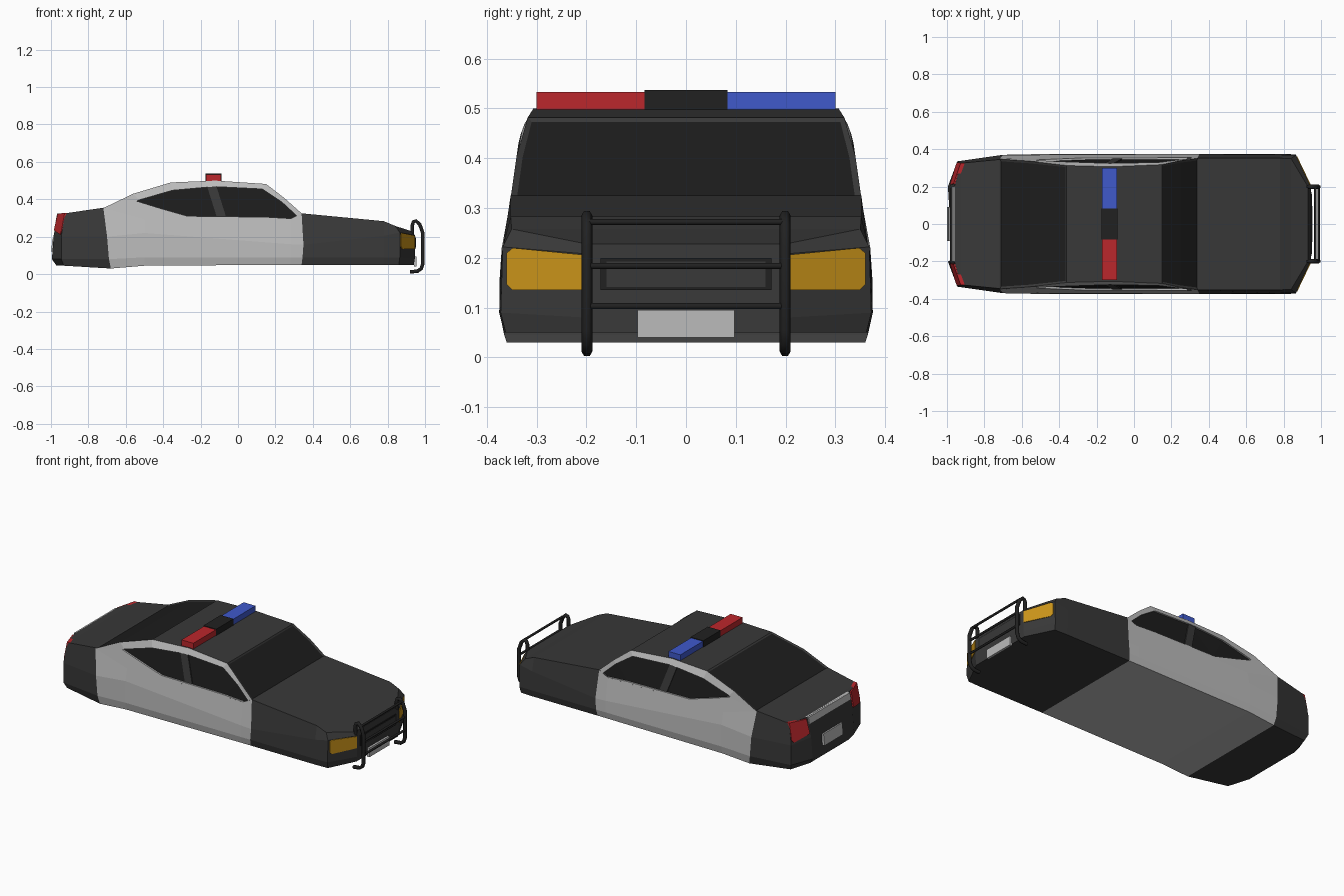
import bpy, bmesh
from mathutils import Vector

if "Cube" in bpy.data.objects:
    bpy.data.objects.remove(bpy.data.objects["Cube"])


def material(name, r, g, b):
    m = bpy.data.materials.new(name)
    m.diffuse_color = (r, g, b, 1)
    m.use_nodes = True
    m.node_tree.nodes["Principled BSDF"].inputs["Base Color"].default_value = m.diffuse_color
    return m


DARK = material("dark_paint", .04, .04, .04)
LIGHT = material("light_paint", .5, .5, .5)
GLASS = material("dark_glass", .012, .012, .012)
BLACK = material("black", .015, .015, .015)
RED = material("red", .5, .02, .025)
BLUE = material("blue", .05, .1, .6)
AMBER = material("amber", .6, .3, .01)


def finish(name, bm, mats):
    bmesh.ops.recalc_face_normals(bm, faces=bm.faces)
    me = bpy.data.meshes.new(name)
    bm.to_mesh(me)
    bm.free()
    for m in mats:
        me.materials.append(m)
    ob = bpy.data.objects.new(name, me)
    bpy.context.collection.objects.link(ob)
    return ob


def prism(name, pts, offset, mat):
    """Polygon swept along an offset."""
    bm = bmesh.new()
    a = [bm.verts.new(p) for p in pts]
    b = [bm.verts.new(Vector(p) + Vector(offset)) for p in pts]
    bm.faces.new(a)
    bm.faces.new(b)
    n = len(a)
    for i in range(n):
        j = (i + 1) % n
        bm.faces.new((a[i], a[j], b[j], b[i]))
    return finish(name, bm, [mat])


def box(name, x0, x1, y0, y1, z0, z1, mat):
    return prism(name, [(x0, y0, z0), (x1, y0, z0), (x1, y1, z0), (x0, y1, z0)],
                 (0, 0, z1 - z0), mat)


def pipe(name, pts, radius):
    cu = bpy.data.curves.new(name, 'CURVE')
    cu.dimensions = '3D'
    cu.bevel_depth = radius
    cu.bevel_resolution = 1
    cu.use_fill_caps = True
    sp = cu.splines.new('POLY')
    sp.points.add(len(pts) - 1)
    for p, co in zip(sp.points, pts):
        p.co = (*co, 1)
    ob = bpy.data.objects.new(name, cu)
    cu.materials.append(BLACK)
    bpy.context.collection.objects.link(ob)


# Lower body: loft of stations (x of 4 rows, half widths, z of 4 rows)
stations = [
    ((-.97, -.995, -.985, -.96), (.19, .2, .2, .2), (.045, .08, .21, .325)),
    ((-.93, -.945, -.945, -.925), (.32, .335, .335, .325), (.045, .08, .2, .325)),
    ((-.68, -.69, -.70, -.72), (.36, .37, .37, .345), (.03, .08, .2, .355)),
    ((-.5,) * 4, (.365, .374, .37, .355), (.045, .09, .22, .298)),
    ((.28,) * 4, (.365, .375, .374, .356), (.05, .09, .16, .296)),
    ((.34, .345, .35, .34), (.365, .375, .374, .352), (.05, .09, .157, .325)),
    ((.78,) * 4, (.365, .375, .37, .352), (.05, .09, .205, .283)),
    ((.86, .865, .865, .84), (.362, .372, .368, .35), (.05, .09, .222, .258)),
    ((.94, .945, .945, .93), (.2, .2, .2, .2), (.05, .08, .208, .228)),
]
bm = bmesh.new()
rings = []
for xs, ws, zs in stations:
    half = list(zip(xs, ws, zs))
    rings.append([bm.verts.new(p) for p in half] +
                 [bm.verts.new((x, -y, z)) for x, y, z in reversed(half)])
for s in range(len(rings) - 1):
    for i in range(8):
        j = (i + 1) % 8
        f = bm.faces.new((rings[s][i], rings[s][j], rings[s + 1][j], rings[s + 1][i]))
        f.material_index = 1 if 2 <= s <= 4 and i != 3 else 0
bm.faces.new(rings[0])
bm.faces.new(rings[-1])
finish("body", bm, [DARK, LIGHT])


# Cabin: side frames around recessed windows, joined by roof strips
def cabin_y(z):
    k = [(.28, .358), (.32, .352), (.44, .335), (.475, .322), (.51, .3)]
    for (z0, y0), (z1, y1) in zip(k, k[1:]):
        if z <= z1:
            return y0 + (y1 - y0) * (z - z0) / (z1 - z0)
    return .3


outer = [(-.72, .353), (-.56, .43), (-.36, .49), (-.12, .5), (.15, .482), (.25, .405),
         (.34, .325), (.34, .29), (.15, .293), (-.27, .293), (-.5, .293)]
window = [(-.54, .39), (-.53, .396), (-.35, .448), (-.13, .468), (.13, .455), (.235, .385),
          (.327, .3), (.32, .295), (.15, .305), (-.27, .31), (-.42, .353)]
bm = bmesh.new()
rails = []
for s in (1, -1):
    a = [bm.verts.new((x, s * cabin_y(z), z)) for x, z in outer]
    b = [bm.verts.new((x, s * cabin_y(z), z)) for x, z in window]
    c = [bm.verts.new((x, s * (cabin_y(z) - .01), z)) for x, z in window]
    n = len(a)
    for i in range(n):
        j = (i + 1) % n
        bm.faces.new((a[i], a[j], b[j], b[i])).material_index = 1
        bm.faces.new((b[i], b[j], c[j], c[i])).material_index = 1
    pane = bm.faces.new(c)
    pane.material_index = 2
    bmesh.ops.triangulate(bm, faces=[pane])
    rails.append(a)
strips = []
for i in range(6):
    strips.append(bm.faces.new((rails[0][i], rails[0][i + 1], rails[1][i + 1], rails[1][i])))
bmesh.ops.recalc_face_normals(bm, faces=bm.faces)
for group in (strips[:2], strips[4:]):
    bmesh.ops.inset_region(bm, faces=group, thickness=.012, depth=-.004)
    for f in group:
        f.material_index = 2
finish("cabin", bm, [DARK, LIGHT, GLASS])

# Window pillars, headlights and tail lights on both sides
for s, side in ((1, "left"), (-1, "right")):
    post = [(-.165, .468), (-.115, .468), (-.065, .31), (-.115, .31)]
    prism(f"{side}_window_post", [(x, s * (cabin_y(z) - .014), z) for x, z in post],
          (0, s * .01, 0), DARK)
    head = [(.205, .135), (.348, .135), (.36, .147), (.36, .21), (.348, .22), (.205, .206)]
    prism(f"{side}_headlight", [(.95 - (y - .2) * .48, s * y, z) for y, z in head],
          (-.02, 0, 0), AMBER)
    tail = [(.21, .235), (.318, .212), (.33, .23), (.326, .328), (.215, .322)]
    prism(f"{side}_tail_light",
          [(-.993 + .34 * (y - .2) + .2 * (z - .21), s * y, z) for y, z in tail],
          (.025, 0, 0), RED)

# Number plates, rear trim and grille
box("front_plate", .94, .955, -.097, .097, .04, .095, LIGHT)
box("grille", .94, .949, -.172, .172, .135, .2, BLACK)
box("grille_panel", .94, .951, -.16, .16, .142, .193, DARK)
for name, w, z0, z1 in (("rear_plate", .09, .12, .19), ("rear_trim", .2, .285, .325)):
    lean = .2 if z0 > .2 else .1
    prism(name, [(-.99 + lean * (z - .21), y, z) for y, z in
                 ((-w, z0), (w, z0), (w, z1), (-w, z1))], (.02, 0, 0), LIGHT)

# Roof light bar
box("red_beacon", -.172, -.092, -.3, -.083, .498, .533, RED)
box("blue_beacon", -.172, -.092, .083, .3, .498, .533, BLUE)
box("beacon_centre", -.175, -.089, -.083, .083, .49, .537, BLACK)

# Front push bar
hoop = [(.92, .012), (.96, .016), (.98, .03), (.988, .055), (.988, .22), (.972, .265),
        (.952, .285), (.938, .28), (.932, .262), (.932, .2)]
for s, side in ((1, "left"), (-1, "right")):
    pipe(f"{side}_push_bar_upright", [(x, s * .199, z) for x, z in hoop], .011)
for n, (x, z) in enumerate(((.988, .103), (.988, .184), (.97, .272))):
    pipe(f"push_bar_rail_{n + 1}", [(x, -.199, z), (x, .199, z)], .007)
